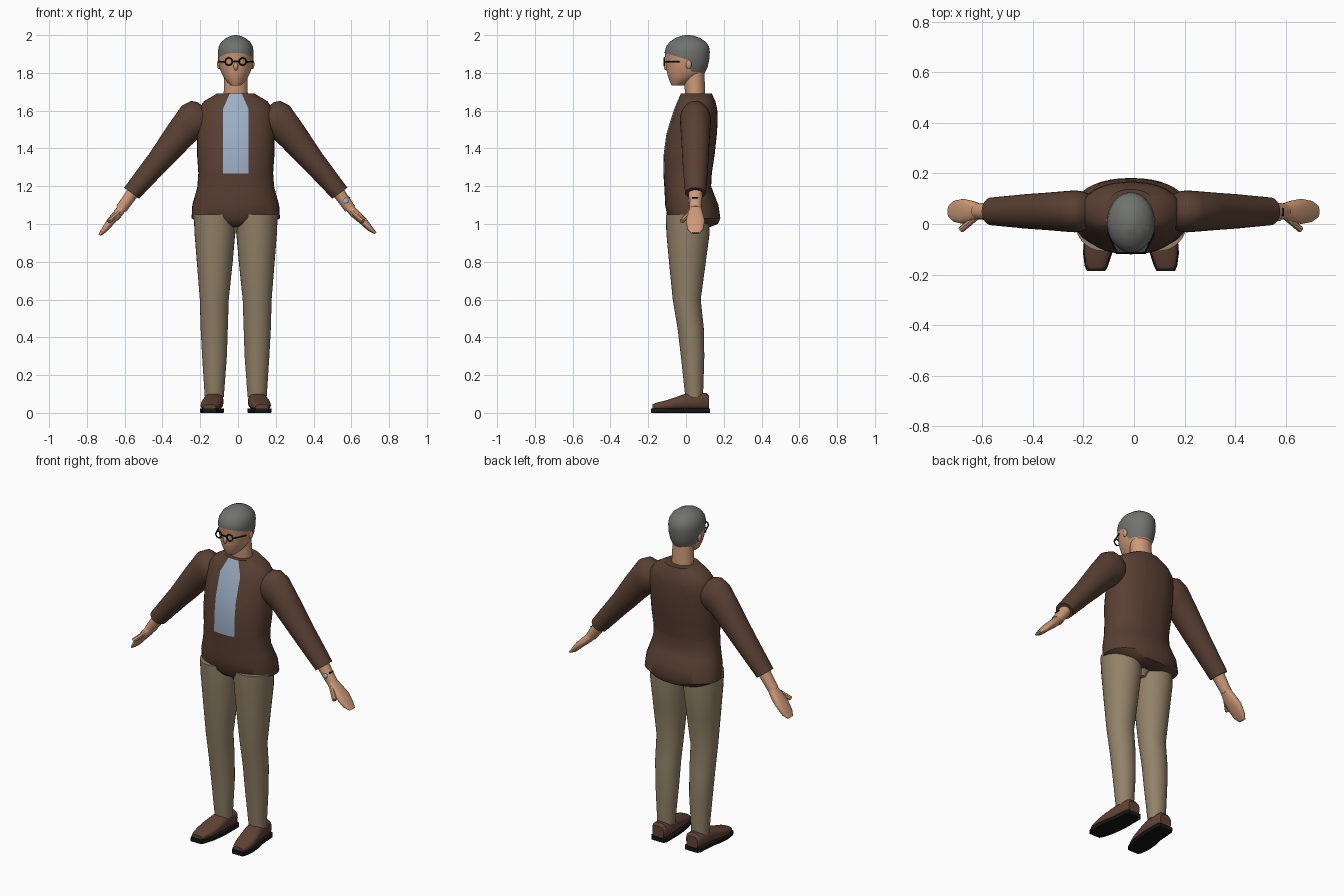
import bpy, bmesh, math
from mathutils import Vector

if "Cube" in bpy.data.objects:
    bpy.data.objects.remove(bpy.data.objects["Cube"])

MID = -0.012  # body centre line


def material(name, colour):
    mat = bpy.data.materials.new(name)
    mat.use_nodes = True
    rgba = (*colour, 1)
    mat.diffuse_color = rgba
    mat.node_tree.nodes["Principled BSDF"].inputs["Base Color"].default_value = rgba
    return mat


JACKET = material("jacket_brown", (0.1, 0.051, 0.033))
SHIRT = material("shirt_blue", (0.34, 0.43, 0.56))
TROUSERS = material("trouser_khaki", (0.285, 0.222, 0.138))
SKIN = material("skin", (0.62, 0.325, 0.19))
HAIR = material("hair_grey", (0.165, 0.17, 0.16))
LEATHER = material("shoe_leather", (0.115, 0.055, 0.036))
BLACK = material("black", (0.008, 0.008, 0.008))


def finish(obj, mats, angle=40):
    for mat in mats:
        obj.data.materials.append(mat)
    bpy.ops.object.select_all(action="DESELECT")
    obj.select_set(True)
    bpy.context.view_layer.objects.active = obj
    bpy.ops.object.shade_smooth_by_angle(angle=math.radians(angle))


def power(value, exponent):
    return math.copysign(abs(value) ** exponent, value)


def loft(name, rings, mats, sides=32, square=2, cuts=(), rule=None):
    """Skin rings of (centre, half axis, half axis); optionally cut and colour."""
    bm = bmesh.new()
    loops = []
    for centre, u, v in rings:
        loop = []
        for i in range(sides):
            a = math.tau * i / sides
            offset = u * power(math.cos(a), 2 / square) + v * power(math.sin(a), 2 / square)
            loop.append(bm.verts.new(centre + offset))
        loops.append(loop)
    for low, high in zip(loops, loops[1:]):
        for i in range(sides):
            j = (i + 1) % sides
            bm.faces.new((low[i], low[j], high[j], high[i]))
    bm.faces.new(loops[0])
    bm.faces.new(loops[-1])
    for point, normal in cuts:
        geom = bm.verts[:] + bm.edges[:] + bm.faces[:]
        bmesh.ops.bisect_plane(bm, geom=geom, plane_co=point, plane_no=normal)
    bmesh.ops.recalc_face_normals(bm, faces=bm.faces[:])
    mesh = bpy.data.meshes.new(name)
    if rule:
        for face in bm.faces:
            face.material_index = int(rule(face.calc_center_median()))
    bm.to_mesh(mesh)
    bm.free()
    obj = bpy.data.objects.new(name, mesh)
    bpy.context.collection.objects.link(obj)
    finish(obj, mats)


def level(z, half, front, back, x=0):
    """Horizontal ring."""
    return (Vector((MID + x, (front + back) / 2, z)), Vector((half, 0, 0)),
            Vector((0, (back - front) / 2, 0)))


def limb(side, top_x, top_z, low_x, low_z, depth, y=0.05):
    """Tilted ring of an arm, from its upper and lower outline."""
    top = Vector((MID + side * top_x, y, top_z))
    low = Vector((MID + side * low_x, y, low_z))
    return (top + low) / 2, (top - low) / 2, Vector((0, depth, 0))


def rod(name, start, end, radius, mat, sides=8):
    start, end = Vector(start), Vector(end)
    u = (end - start).orthogonal().normalized()
    v = (end - start).normalized().cross(u)
    loft(name, [(p, u * radius, v * radius) for p in (start, end)], [mat], sides)


def ball(name, centre, size, mat):
    bpy.ops.mesh.primitive_uv_sphere_add(segments=16, ring_count=10, location=centre)
    obj = bpy.context.object
    obj.name = name
    obj.scale = size
    finish(obj, [mat], 60)


# Jacket with the shirt front cut into it
torso = [(0.985, 0.11, -0.05, 0.13), (1.0, 0.18, -0.075, 0.168), (1.03, 0.234, -0.098, 0.182),
         (1.1, 0.23, -0.11, 0.172), (1.16, 0.213, -0.113, 0.148), (1.2, 0.203, -0.115, 0.133),
         (1.27, 0.198, -0.12, 0.137), (1.37, 0.205, -0.118, 0.152), (1.47, 0.205, -0.105, 0.163),
         (1.55, 0.203, -0.082, 0.168), (1.61, 0.196, -0.062, 0.165), (1.65, 0.168, -0.045, 0.155),
         (1.69, 0.1, -0.028, 0.137)]
HALF, NARROW, OPEN_Z, TOP_Z = 0.067, 0.032, 1.61, 1.69
slope = (HALF - NARROW) / (TOP_Z - OPEN_Z)
shirt_cuts = [((0, 0, 1.268), (0, 0, 1))]
for s in (-1, 1):
    shirt_cuts.append(((MID + s * HALF, 0, 0), (1, 0, 0)))
    shirt_cuts.append(((MID + s * HALF, 0, OPEN_Z), (s, 0, slope)))


def is_shirt(c):
    width = HALF - max(0, c.z - OPEN_Z) * slope
    return c.y < 0 and c.z > 1.268 and abs(c.x - MID) < width


loft("jacket", [level(*r) for r in torso], [JACKET, SHIRT], 40, 2.2, shirt_cuts, is_shirt)

# Neck
loft("neck", [level(1.66, 0.065, 0, 0.102), level(1.74, 0.062, -0.01, 0.1),
              level(1.83, 0.062, -0.01, 0.095)], [SKIN])

# Head with the hairline cut in
head = [(1.733, 0.025, -0.075, -0.015), (1.75, 0.045, -0.084, 0.02), (1.78, 0.066, -0.095, 0.075),
        (1.8, 0.076, -0.1, 0.1), (1.83, 0.087, -0.104, 0.114), (1.87, 0.093, -0.108, 0.123),
        (1.91, 0.095, -0.113, 0.126), (1.94, 0.09, -0.105, 0.122), (1.965, 0.076, -0.085, 0.104),
        (1.985, 0.05, -0.055, 0.074), (1.996, 0.025, -0.025, 0.044), (2.0, 0.006, 0, 0.02)]
brow = (Vector((0, -0.11, 1.905)), Vector((0, 0.3, 1)))
nape = (Vector((0, 0.025, 1.82)), Vector((0, 1, 0.3)))
base = (Vector((0, 0, 1.805)), Vector((0, 0, 1)))


def above(c, plane):
    return (c - plane[0]).dot(plane[1]) > 0


def is_hair(c):
    return above(c, brow) or (above(c, nape) and above(c, base))


loft("head", [level(*r) for r in head], [SKIN, HAIR], 40, 2, (brow, nape, base), is_hair)
ball("nose", (MID, -0.103, 1.835), (0.012, 0.015, 0.022), SKIN)

# Trouser legs, as height, inner, outer, front, back
leg = [(1.05, 0.0, 0.222, -0.107, 0.12), (0.95, 0.003, 0.218, -0.104, 0.125),
       (0.8, 0.016, 0.206, -0.09, 0.105), (0.6, 0.037, 0.19, -0.07, 0.078),
       (0.45, 0.042, 0.186, -0.045, 0.094), (0.3, 0.047, 0.178, -0.027, 0.097),
       (0.085, 0.063, 0.164, -0.004, 0.09)]
loft("trouser_seat", [level(1.0, 0.07, -0.045, 0.1), level(0.95, 0.025, -0.015, 0.07)], [TROUSERS])
# Shoe sections, as depth, centre, half width, height
shoe = [(0.122, 0.113, 0.038, 0.085), (0.108, 0.113, 0.048, 0.1), (0.0, 0.117, 0.052, 0.097),
        (-0.05, 0.125, 0.056, 0.08), (-0.11, 0.132, 0.054, 0.06), (-0.16, 0.137, 0.042, 0.048),
        (-0.178, 0.138, 0.033, 0.04)]
# Sleeve and hand sections, as upper outline, lower outline, half depth
sleeve = [(0.17, 1.62, 0.17, 1.47, 0.07), (0.2, 1.644, 0.193, 1.452, 0.08),
          (0.235, 1.652, 0.208, 1.443, 0.083), (0.285, 1.627, 0.243, 1.41, 0.08),
          (0.364, 1.515, 0.306, 1.345, 0.074), (0.454, 1.378, 0.385, 1.266, 0.068),
          (0.591, 1.192, 0.512, 1.134, 0.055)]
wrist = [(0.575, 1.18, 0.52, 1.145, 0.038), (0.632, 1.095, 0.58, 1.065, 0.031)]
hand = [(0.615, 1.105, 0.575, 1.08, 0.028), (0.65, 1.062, 0.608, 1.036, 0.042),
        (0.682, 1.022, 0.645, 1.0, 0.05), (0.712, 0.972, 0.686, 0.956, 0.042),
        (0.726, 0.945, 0.714, 0.938, 0.023)]

for s, label in ((-1, "right"), (1, "left")):
    loft(label + "_trouser_leg", [level(z, (o - i) / 2, f, b, s * (o + i) / 2)
                                  for z, i, o, f, b in leg], [TROUSERS])
    upper, sole = [], []
    for y, x, half, top in shoe:
        spot = MID + s * x
        upper.append((Vector((spot, y, (top + 0.02) / 2)), Vector((half, 0, 0)),
                      Vector((0, 0, (top - 0.02) / 2 + 0.005))))
        sole.append((Vector((spot, y * 1.04, 0.012)), Vector((half + 0.004, 0, 0)),
                     Vector((0, 0, 0.012))))
    loft(label + "_shoe", upper, [LEATHER], 24, 2.6)
    loft(label + "_sole", sole, [BLACK], 24, 12)

    loft(label + "_sleeve", [limb(s, *r) for r in sleeve], [JACKET])
    loft(label + "_wrist", [limb(s, *r) for r in wrist], [SKIN], 20)
    # The left hand reaches a little further out
    palm = []
    for i, r in enumerate(hand):
        centre, u, v = limb(s, *r)
        reach = 0.005 * i if s > 0 else 0
        palm.append((centre + Vector((reach, 0, reach / 2)), u, v))
    loft(label + "_hand", palm, [SKIN], 20, 2.4)
    rod(label + "_thumb", (MID + s * 0.61, 0.03, 1.07), (MID + s * 0.672, -0.022, 1.015),
        0.013, SKIN)

    ball(label + "_ear", (MID + s * 0.088, 0.014, 1.845), (0.011, 0.015, 0.025), SKIN)

    # Spectacles
    bpy.ops.mesh.primitive_torus_add(major_segments=8, minor_segments=6, major_radius=0.02,
                                     minor_radius=0.004, location=(MID + s * 0.037, -0.115, 1.86),
                                     rotation=(math.pi / 2, 0, 0))
    bpy.context.object.name = label + "_rim"
    finish(bpy.context.object, [BLACK])
    rod(label + "_temple", (MID + s * 0.056, -0.115, 1.86), (MID + s * 0.091, -0.035, 1.858),
        0.004, BLACK)

rod("spectacle_bridge", (MID - 0.017, -0.115, 1.862), (MID + 0.017, -0.115, 1.862), 0.004, BLACK)

# Wristwatch on the left arm
rod("watch_clasp", (MID + 0.602, 0.032, 1.139), (MID + 0.602, 0.064, 1.139), 0.004, BLACK)
ball("watch_face", (MID + 0.582, 0.019, 1.122), (0.015, 0.008, 0.015), SHIRT)
